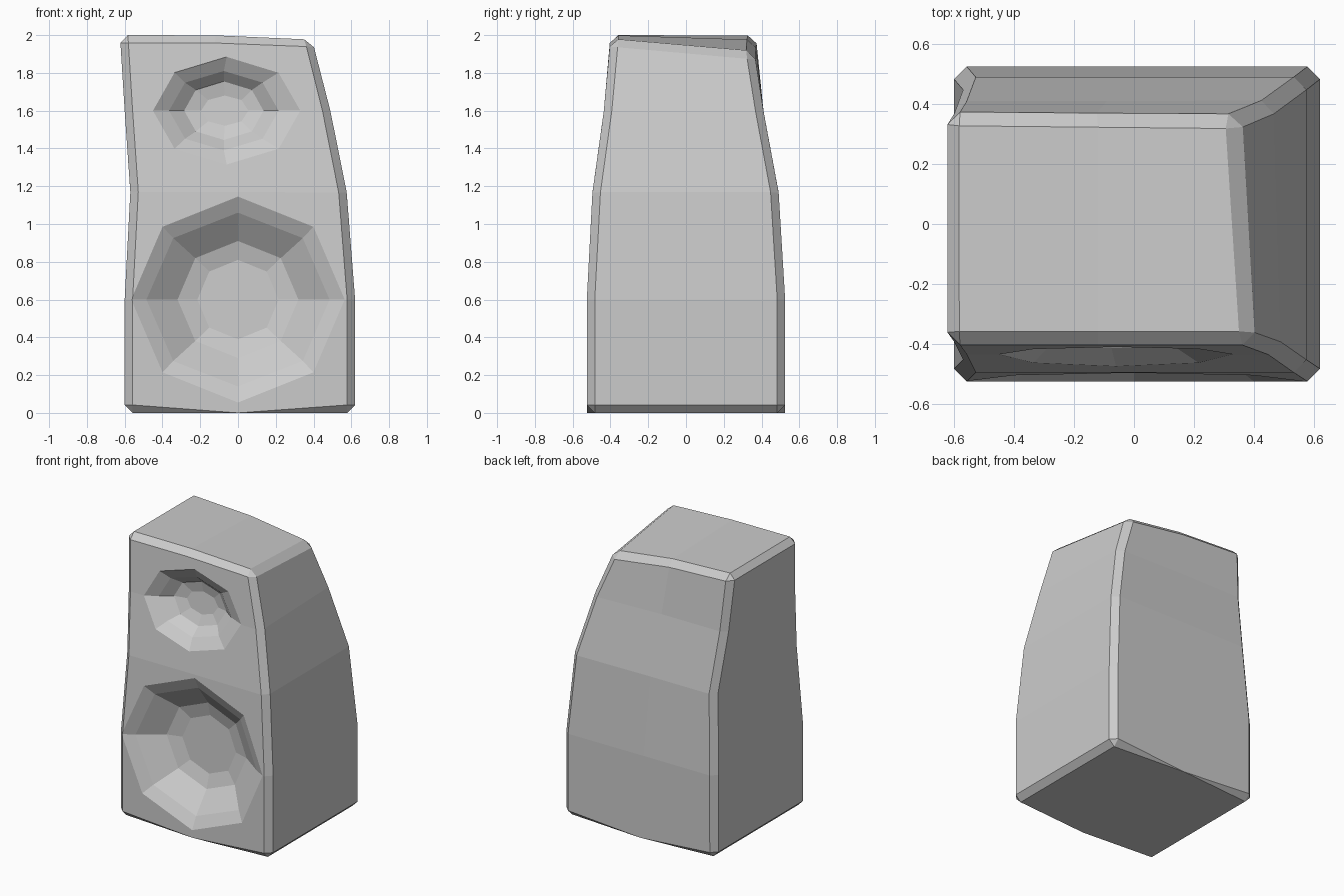
import bpy, bmesh, math

if "Cube" in bpy.data.objects:
    bpy.data.objects.remove(bpy.data.objects["Cube"])

# Cabinet sections: corners FL, FR, BR, BL as (x, y, z)
SECTIONS = [
    [(-.60, -.525, 0), (.62, -.525, 0), (.62, .525, 0), (-.60, .525, 0)],
    [(-.60, -.525, .6), (.62, -.525, .6), (.62, .525, .6), (-.60, .525, .6)],
    [(-.57, -.495, 1.17), (.575, -.495, 1.17), (.575, .49, 1.17), (-.57, .49, 1.17)],
    [(-.60, -.435, 1.6), (.49, -.435, 1.6), (.465, .41, 1.6), (-.60, .41, 1.6)],
    [(-.625, -.40, 2.0), (.395, -.40, 1.98), (.345, .36, 1.91), (-.625, .37, 2.0)],
]


def mesh_object(name, bm):
    bmesh.ops.recalc_face_normals(bm, faces=bm.faces[:])
    me = bpy.data.meshes.new(name)
    bm.to_mesh(me)
    bm.free()
    ob = bpy.data.objects.new(name, me)
    bpy.context.collection.objects.link(ob)
    return ob


def loft(bm, rings):
    for a, b in zip(rings, rings[1:]):
        n = len(a)
        for i in range(n):
            j = (i + 1) % n
            bm.faces.new((a[i], a[j], b[j], b[i]))


def front_y(z):
    # depth of the front face at height z
    for a, b in zip(SECTIONS, SECTIONS[1:]):
        (_, y0, z0), (_, y1, z1) = a[0], b[0]
        if z <= z1:
            return y0 + (y1 - y0) * (z - z0) / (z1 - z0)
    return SECTIONS[-1][0][1]


# Cabinet: loft with a mid column front and back
bm = bmesh.new()
rings = []
for k, (fl, fr, br, bl) in enumerate(SECTIONS):
    def mid(a, b, drop):
        t = (-.03 * k - a[0]) / (b[0] - a[0])
        p = [u + (v - u) * t for u, v in zip(a, b)]
        if k == 4:
            p[2] = 2.0 - drop
        return p
    pts = [fl, mid(fl, fr, 0), fr, br, mid(bl, br, .025), bl]
    rings.append([bm.verts.new(p) for p in pts])
loft(bm, rings)
for r in (rings[0], rings[-1]):
    bm.faces.new((r[0], r[1], r[4], r[5]))
    bm.faces.new((r[1], r[2], r[3], r[4]))

# Chamfer the four uprights and the top and bottom borders
edges = set()
for r in (rings[0], rings[-1]):
    edges.update(bm.edges.get((r[i], r[(i + 1) % 6])) for i in range(6))
for a, b in zip(rings, rings[1:]):
    edges.update(bm.edges.get((a[i], b[i])) for i in (0, 2, 3, 5))
bmesh.ops.bevel(bm, geom=list(edges), offset=.042, offset_type='OFFSET',
                segments=1, profile=.5, affect='EDGES')
cabinet = mesh_object("speaker_cabinet", bm)


def dish_cutter(name, steps):
    # steps: (centre x, centre z, half width, half height, depth)
    bm = bmesh.new()
    rings = []
    for k, (cx, cz, rx, rz, depth) in enumerate(steps):
        ring = []
        for i in range(8):
            a = i * math.pi / 4
            x, z = cx + rx * math.cos(a), cz + rz * math.sin(a)
            ring.append((x, front_y(z) + depth, z))
        if k == 0:
            rings.append([bm.verts.new((x, -1, z)) for x, _, z in ring])
        rings.append([bm.verts.new(p) for p in ring])
    loft(bm, rings)
    bm.faces.new(rings[0])
    bm.faces.new(rings[-1])
    return mesh_object(name, bm)


cutters = [
    dish_cutter("woofer_cutter", [
        (0, .6, .565, .545, 0), (0, .6, .485, .46, .045),
        (0, .6, .32, .31, .165), (0, .6, .215, .21, .195)]),
    dish_cutter("tweeter_cutter", [
        (-.06, 1.6, .39, .285, 0), (-.075, 1.6, .29, .21, .05),
        (-.075, 1.6, .21, .155, .11), (-.07, 1.6, .125, .08, .13)]),
]

# Cut both driver dishes into the front
bpy.context.view_layer.objects.active = cabinet
cabinet.select_set(True)
for c in cutters:
    m = cabinet.modifiers.new(c.name, 'BOOLEAN')
    m.operation = 'DIFFERENCE'
    m.solver = 'EXACT'
    m.object = c
    bpy.ops.object.modifier_apply(modifier=m.name)
    bpy.data.objects.remove(c)
